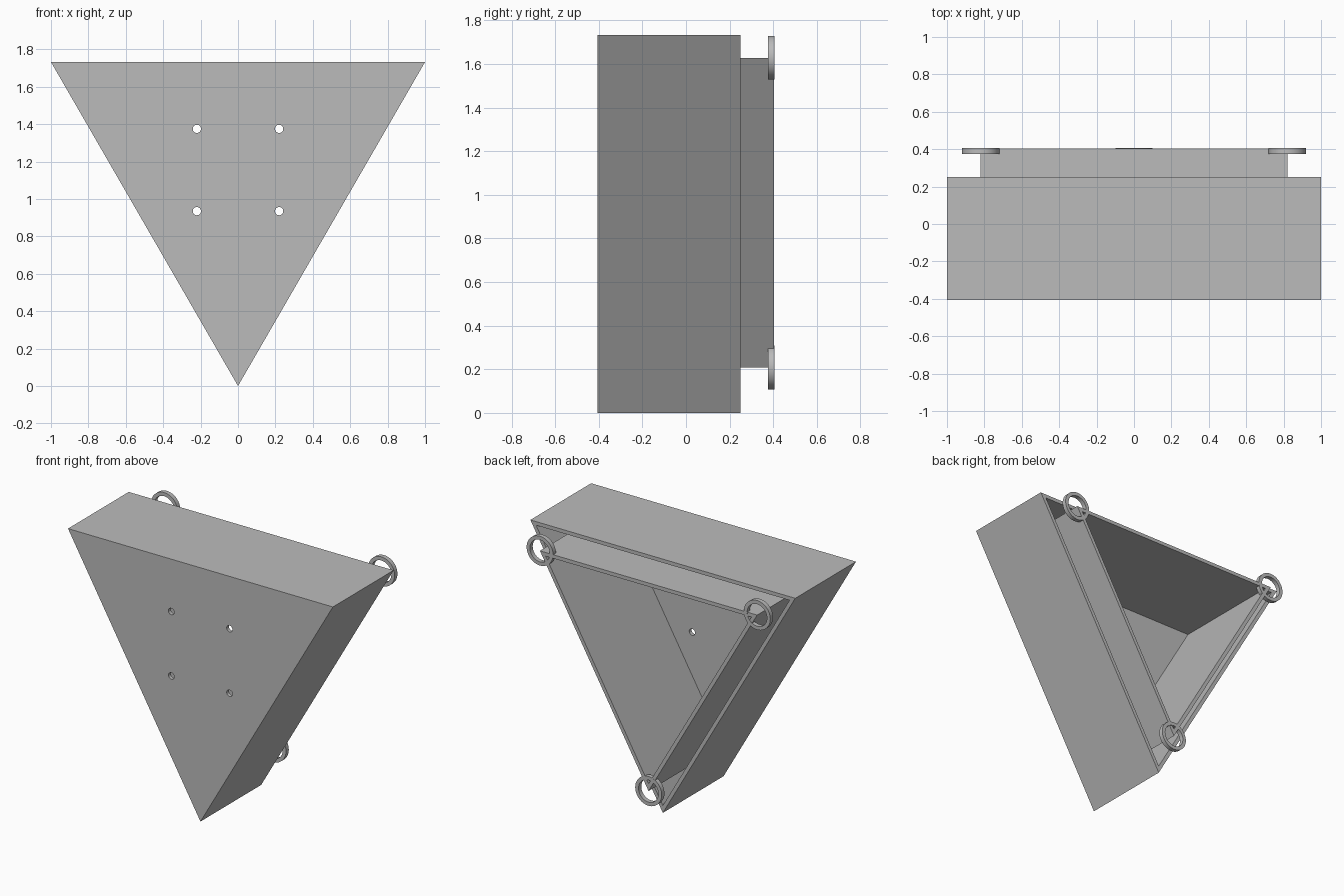
import bpy, bmesh
from math import sin, cos, pi, radians

if "Cube" in bpy.data.objects:
    bpy.data.objects.remove(bpy.data.objects["Cube"])

SIDE_R = 2 / 3 ** 0.5          # centre-to-corner radius of the big triangle
CZ = SIDE_R                    # height of the triangle centre
FRONT, RIM, BACK = -0.405, 0.25, 0.405
WALL = 0.025
SLEEVE_R = SIDE_R * 0.82

grey = bpy.data.materials.new("plain grey")
grey.use_nodes = True
colour = (0.5, 0.5, 0.5, 1)
grey.diffuse_color = colour
grey.node_tree.nodes["Principled BSDF"].inputs["Base Color"].default_value = colour


def polygon(radius, sides, x=0, z=CZ):
    """Regular polygon in the xz plane with one corner pointing down."""
    return [(x + radius * sin(2 * pi * i / sides), z - radius * cos(2 * pi * i / sides))
            for i in range(sides)]


def make(name, y0, y1, outer, inner=None):
    """Extrude an outline along y; an inner outline makes it a hollow frame."""
    bm = bmesh.new()
    n = len(outer)

    def ring(points, y):
        return [bm.verts.new((x, y, z)) for x, z in points]

    def bridge(a, b):
        for i in range(n):
            j = (i + 1) % n
            bm.faces.new((a[i], a[j], b[j], b[i]))

    front, back = ring(outer, y0), ring(outer, y1)
    bridge(front, back)
    if inner:
        front_in, back_in = ring(inner, y0), ring(inner, y1)
        bridge(front_in, back_in)
        bridge(front, front_in)
        bridge(back, back_in)
    else:
        bm.faces.new(front)
        bm.faces.new(back)
    bmesh.ops.recalc_face_normals(bm, faces=bm.faces)
    mesh = bpy.data.meshes.new(name)
    bm.to_mesh(mesh)
    bm.free()
    mesh.materials.append(grey)
    obj = bpy.data.objects.new(name, mesh)
    bpy.context.collection.objects.link(obj)
    return obj


def smooth(obj):
    bpy.ops.object.select_all(action="DESELECT")
    obj.select_set(True)
    bpy.context.view_layer.objects.active = obj
    bpy.ops.object.shade_smooth_by_angle(angle=radians(30))


def cut(obj, cutter):
    mod = obj.modifiers.new("cut", "BOOLEAN")
    mod.operation, mod.solver, mod.object = "DIFFERENCE", "EXACT", cutter
    bpy.context.view_layer.objects.active = obj
    bpy.ops.object.modifier_apply(modifier=mod.name)
    bpy.data.objects.remove(cutter)


# Triangular tray, open at the back, with four screw holes in its front plate
tray = make("outer_tray", FRONT, RIM, polygon(SIDE_R, 3))
cut(tray, make("cavity_cutter", FRONT + WALL, RIM + 0.1, polygon(SIDE_R - 2 * WALL, 3)))
for x in (-0.22, 0.22):
    for dz in (-0.22, 0.22):
        cut(tray, make("hole_cutter", FRONT - 0.1, FRONT + 0.1,
                       polygon(0.022, 24, x, CZ + dz)))

# Inner triangular sleeve standing on the front plate
make("inner_sleeve", FRONT + WALL, BACK - 0.001,
     polygon(SLEEVE_R, 3), polygon(SLEEVE_R - 2 * WALL, 3))

# Flat rings on the three sleeve corners
for side, (x, z) in zip(("bottom", "left", "right"), polygon(SLEEVE_R, 3)):
    smooth(make(side + "_corner_ring", BACK - 0.03, BACK,
                polygon(0.1, 48, x, z), polygon(0.075, 48, x, z)))
